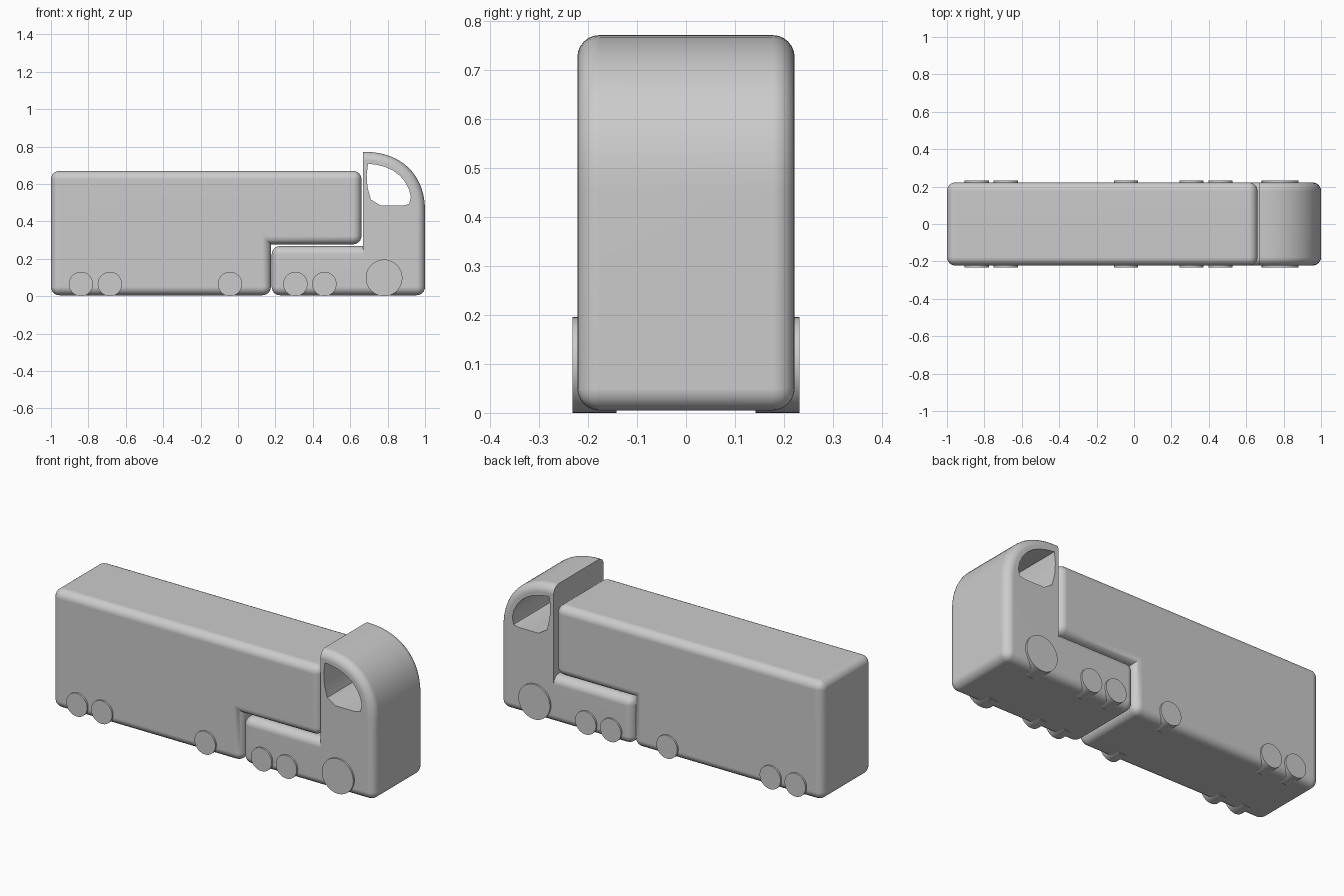
import bpy, bmesh, math
from mathutils import Vector

if "Cube" in bpy.data.objects:
    bpy.data.objects.remove(bpy.data.objects["Cube"])

HALF = 0.222      # half width of the bodies
ROUND = 0.045     # edge rounding

grey = bpy.data.materials.new("body grey")
grey.diffuse_color = (0.6, 0.6, 0.6, 1)
grey.use_nodes = True
grey.node_tree.nodes["Principled BSDF"].inputs["Base Color"].default_value = grey.diffuse_color


def extrude_profile(points, half):
    """Prism of an (x, z) outline running from y = -half to y = half."""
    bm = bmesh.new()
    face = bm.faces.new([bm.verts.new((x, -half, z)) for x, z in points])
    res = bmesh.ops.extrude_face_region(bm, geom=[face])
    verts = [g for g in res["geom"] if isinstance(g, bmesh.types.BMVert)]
    bmesh.ops.translate(bm, verts=verts, vec=(0, 2 * half, 0))
    bmesh.ops.recalc_face_normals(bm, faces=bm.faces)
    return bm


def round_edges(bm):
    """Round every sharp convex edge."""
    edges = [e for e in bm.edges if e.calc_face_angle_signed(0) > 0.6]
    bmesh.ops.bevel(bm, geom=edges, offset=ROUND, offset_type='OFFSET', segments=6,
                    profile=0.5, affect='EDGES', clamp_overlap=True)


def slice_x(bm, x, keep_right, cap):
    """Cut flat at x and keep one side."""
    res = bmesh.ops.bisect_plane(bm, geom=bm.verts[:] + bm.edges[:] + bm.faces[:],
                                 plane_co=(x, 0, 0), plane_no=(1, 0, 0),
                                 clear_inner=keep_right, clear_outer=not keep_right)
    if cap:
        edges = [g for g in res["geom_cut"] if isinstance(g, bmesh.types.BMEdge)]
        bmesh.ops.edgeloop_fill(bm, edges=edges)
        bmesh.ops.recalc_face_normals(bm, faces=bm.faces)


def make_object(name, bm):
    mesh = bpy.data.meshes.new(name)
    bm.to_mesh(mesh)
    bm.free()
    mesh.materials.append(grey)
    ob = bpy.data.objects.new(name, mesh)
    bpy.context.collection.objects.link(ob)
    return ob


def activate(ob):
    bpy.ops.object.select_all(action='DESELECT')
    ob.select_set(True)
    bpy.context.view_layer.objects.active = ob


def smooth(ob):
    activate(ob)
    bpy.ops.object.shade_smooth_by_angle(angle=math.radians(35))
    ob.modifiers.new("even shading", 'WEIGHTED_NORMAL').keep_sharp = True


# Trailer: long box with a step over the tractor deck
bm = extrude_profile([(-1, 0.005), (0.176, 0.005), (0.176, 0.277),
                      (0.66, 0.277), (0.66, 0.67), (-1, 0.67)], HALF)
round_edges(bm)
smooth(make_object("trailer", bm))

# Tractor deck: low box behind the cab
bm = extrude_profile([(0.18, 0.005), (0.85, 0.005), (0.85, 0.268), (0.18, 0.268)], HALF)
round_edges(bm)
slice_x(bm, 0.667, False, False)
smooth(make_object("tractor_deck", bm))

# Cab: curved windscreen and roof, flat sharp back
BACK, SPRING, TOP = 0.667, 0.45, 0.772
outline = [(0.5, 0.005), (1, 0.005)]
for i in range(19):
    a = math.pi / 2 * i / 18
    outline.append((BACK + (1 - BACK) * max(math.cos(a), 0) ** (2 / 2.25),
                    SPRING + (TOP - SPRING) * math.sin(a) ** (2 / 2.25)))
outline.append((0.5, TOP))
bm = extrude_profile(outline, HALF)
round_edges(bm)
slice_x(bm, BACK, True, True)
cab = make_object("cab", bm)

# Side window opening running through the cab
cutter = make_object("window_cutter", extrude_profile(
    [(0.695, 0.709), (0.745, 0.702), (0.79, 0.69), (0.83, 0.671), (0.865, 0.645),
     (0.895, 0.61), (0.915, 0.57), (0.924, 0.53), (0.915, 0.493), (0.885, 0.485),
     (0.762, 0.485), (0.71, 0.517), (0.692, 0.585), (0.688, 0.65)], 0.4))
cutter.hide_render = True
activate(cab)
mod = cab.modifiers.new("window", 'BOOLEAN')
mod.operation, mod.solver, mod.object = 'DIFFERENCE', 'EXACT', cutter
bpy.ops.object.modifier_apply(modifier=mod.name)
bpy.data.objects.remove(cutter)
smooth(cab)

# Wheels: thin discs standing slightly proud of both sides
WHEELS = [(-0.84, 0.065), (-0.685, 0.065), (-0.043, 0.065),
          (0.307, 0.065), (0.462, 0.065), (0.781, 0.098)]
for n, (x, r) in enumerate(WHEELS, 1):
    for side, label in ((-1, "right"), (1, "left")):
        bpy.ops.mesh.primitive_cylinder_add(vertices=40, radius=r, depth=0.09,
                                            location=(x, side * 0.187, r),
                                            rotation=(math.pi / 2, 0, 0))
        wheel = bpy.context.object
        wheel.name = f"wheel_{n}_{label}"
        wheel.data.materials.append(grey)
        bpy.ops.object.shade_smooth_by_angle(angle=math.radians(35))
